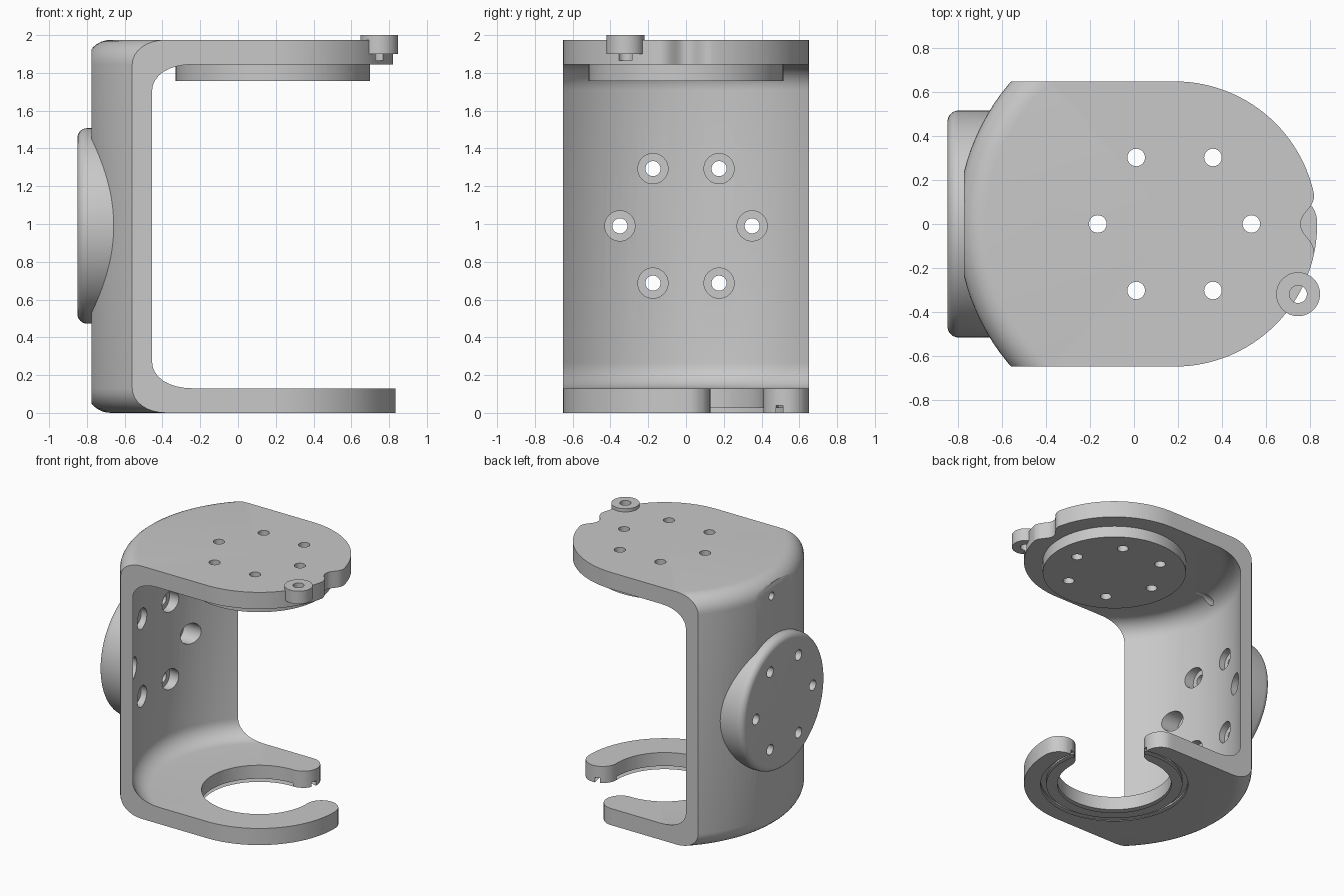
import bpy, bmesh, math
from mathutils import Matrix

cube = bpy.data.objects.get("Cube")
if cube:
    bpy.data.objects.remove(cube, do_unlink=True)

GREY = (0.58, 0.58, 0.58, 1)
mat = bpy.data.materials.new("plain grey")
mat.use_nodes = True
mat.diffuse_color = GREY
mat.node_tree.nodes["Principled BSDF"].inputs["Base Color"].default_value = GREY

AX = 0.185         # x of the vertical axis the bracket is turned about
HUB_Z = 0.99       # height of the horizontal hub axis
TOP, PLATE = 1.975, 0.13
HALF = 0.65        # half width and nose radius
BORE = 0.41
BOLT_R = 0.35


def make(name, bm):
    bmesh.ops.recalc_face_normals(bm, faces=bm.faces)
    me = bpy.data.meshes.new(name)
    bm.to_mesh(me)
    bm.free()
    ob = bpy.data.objects.new(name, me)
    bpy.context.collection.objects.link(ob)
    me.materials.append(mat)
    return ob


def arc(cx, cy, r, a0, a1, n):
    return [(cx + r * math.cos(math.radians(a0 + (a1 - a0) * i / n)),
             cy + r * math.sin(math.radians(a0 + (a1 - a0) * i / n))) for i in range(n + 1)]


def prism(name, pts, z0, z1):
    bm = bmesh.new()
    low, high = ([bm.verts.new((x, y, z)) for x, y in pts] for z in (z0, z1))
    bm.faces.new(low)
    bm.faces.new(high)
    for i in range(len(pts)):
        bm.faces.new((low[i - 1], low[i], high[i], high[i - 1]))
    return make(name, bm)


def lathe(name, profile, place=Matrix.Translation((AX, 0, 0)), steps=128):
    """Turn (radius, height) points about the local z axis."""
    bm = bmesh.new()
    rings = []
    for r, z in profile:
        if r == 0:
            rings.append([bm.verts.new((0, 0, z))] * steps)
        else:
            rings.append([bm.verts.new((x, y, z)) for x, y in arc(0, 0, r, 0, 360, steps)[:-1]])
    if profile[0] == profile[-1]:
        bmesh.ops.delete(bm, geom=rings[-1], context='VERTS')
        rings[-1] = rings[0]
    for a, b in zip(rings, rings[1:]):
        for i in range(steps):
            corners = dict.fromkeys((a[i - 1], a[i], b[i], b[i - 1]))
            bm.faces.new(list(corners))
    bm.transform(place)
    return make(name, bm)


def drum(r, z0, z1, fillet):
    """Profile of a solid drum with rounded rims."""
    return ([(0, z0)] + arc(r - fillet, z0 + fillet, fillet, -90, 0, 8)
            + arc(r - fillet, z1 - fillet, fillet, 0, 90, 8) + [(0, z1)])


def rod(name, x, y, r, z0, z1, steps=40):
    return lathe(name, [(0, z0), (r, z0), (r, z1), (0, z1)],
                 Matrix.Translation((x, y, 0)), steps)


def x_rod(name, y, z, r, x0, x1, steps=40):
    turn = Matrix.Translation((0, y, z)) @ Matrix.Rotation(math.pi / 2, 4, 'Y')
    return lathe(name, [(0, x0), (r, x0), (r, x1), (0, x1)], turn, steps)


def arm_end(deg, side):
    """Half-round arm tip, from the bore out to the rim."""
    a, mid, r = math.radians(deg), (HALF + BORE) / 2, (HALF - BORE) / 2
    pts = [(mid + x, side * y) for x, y in arc(0, 0, r, 180, 0, 16)]
    return [(AX + x * math.cos(a) - y * math.sin(a),
             x * math.sin(a) + y * math.cos(a)) for x, y in pts]


def combine(ob, tool, op):
    mod = ob.modifiers.new(op, 'BOOLEAN')
    mod.operation, mod.solver, mod.object = op, 'EXACT', tool
    bpy.context.view_layer.objects.active = ob
    bpy.ops.object.modifier_apply(modifier=mod.name)
    bpy.data.objects.remove(tool, do_unlink=True)


# Turned outer shell trimmed to the bracket outline
body = lathe("bracket", drum(0.989, 0, TOP, 0.13))
outline = [(-0.775, HALF), (-0.775, -HALF)] + arc(AX, 0, HALF, -90, 90, 64)
combine(body, prism("outline", outline, -0.5, 2.5), 'INTERSECT')

# Round hub on the outside of the wall
face_out = Matrix.Translation((0, 0, HUB_Z)) @ Matrix.Rotation(-math.pi / 2, 4, 'Y')
hub = [(0, 0.55), (0.517, 0.55)] + arc(0.467, 0.8, 0.05, 0, 90, 8) + [(0, 0.85)]
combine(body, lathe("hub", hub, face_out), 'UNION')

# Hollow between the plates, with filleted corners
combine(body, lathe("hollow", drum(0.912, PLATE, TOP - PLATE, 0.137)), 'DIFFERENCE')

# Raised disc under the top plate
combine(body, rod("top_disc", AX, 0, 0.515, 1.757, 1.9, 128), 'UNION')

# Soft notch in the nose of the top plate
notch = []
for i in range(41):
    a = -0.4 + 0.02 * i
    r = HALF + 0.003 - 0.078 * math.exp(-abs(a / 0.13) ** 2.5)
    notch.append((AX + r * math.cos(a), r * math.sin(a)))
notch += [(1.0, 0.3), (1.0, -0.3)]
combine(body, prism("notch", notch, 1.7, 2.1), 'DIFFERENCE')

# Bolt circles in the top plate and in the hub
for i in range(6):
    a = math.tau * i / 6
    u, v = BOLT_R * math.cos(a), BOLT_R * math.sin(a)
    combine(body, rod("bolt", AX + u, v, 0.04, 1.7, 2.1), 'DIFFERENCE')
    combine(body, x_rod("bolt", u, HUB_Z + v, 0.04, -0.95, -0.5), 'DIFFERENCE')
    combine(body, x_rod("counterbore", u, HUB_Z + v, 0.08, -0.77, -0.4), 'DIFFERENCE')

# Small cable hole high in the wall
combine(body, x_rod("cable_hole", 0.05, 1.82, 0.03, -0.95, -0.55), 'DIFFERENCE')

# Bottom plate: open gap with round arm ends, stepped recess and bore
gap = [(AX, 0)] + arm_end(1, 1) + arc(AX, 0, 1.0, 1, 89, 12) + arm_end(89, -1)[::-1]
combine(body, prism("gap", gap, -0.1, 0.3), 'DIFFERENCE')
combine(body, rod("recess", AX, 0, 0.565, -0.1, 0.025, 128), 'DIFFERENCE')
groove = [(0.49, -0.1), (0.53, -0.1), (0.53, 0.038), (0.49, 0.038), (0.49, -0.1)]
combine(body, lathe("groove", groove), 'DIFFERENCE')
combine(body, rod("bore", AX, 0, BORE, -0.1, 0.3, 128), 'DIFFERENCE')

# Screw eye on the rim of the top plate
EX, EY = 0.748, -0.32
combine(body, rod("eye", EX, EY, 0.1, 1.9, 2.0, 64), 'UNION')
combine(body, rod("eye_hole", EX, EY, 0.04, 1.865, 2.1), 'DIFFERENCE')

# Smooth shading with crisp edges
bpy.ops.object.select_all(action='DESELECT')
body.select_set(True)
bpy.context.view_layer.objects.active = body
bpy.ops.object.shade_smooth_by_angle(angle=math.radians(30))
